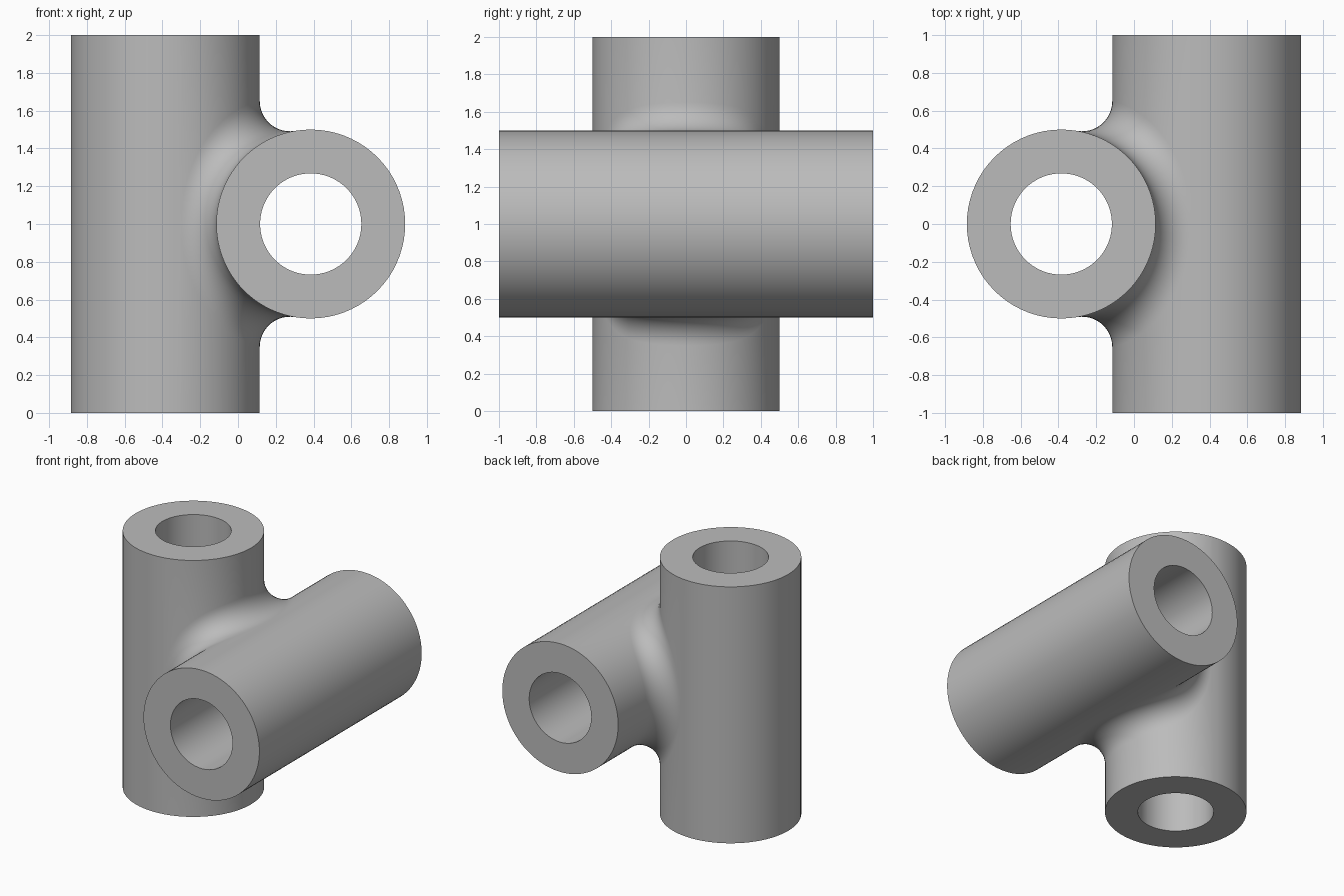
import bpy, bmesh
from math import pi, sin, cos, sqrt, copysign, atan2, radians
from mathutils import Vector, Matrix

if "Cube" in bpy.data.objects:
    bpy.data.objects.remove(bpy.data.objects["Cube"], do_unlink=True)

OFFSET = 0.385     # each pipe axis from the centre plane
RADIUS = 0.5
BORE = 0.268
FILLET = 0.16
LOOP = 96          # samples around the fillet, divisible by four
BACK = 40          # segments on the plain side of a pipe
ARC = 6            # segments across half of the fillet

reach = RADIUS + FILLET
swing = reach - OFFSET
axis = Vector((-OFFSET, 0, 0))
bm = bmesh.new()


def fillet_centre(k):
    """Centre of a ball touching both pipes, at step k around the joint."""
    t = 2 * pi * k / LOOP
    x = -swing * cos(2 * t)
    y = sqrt(max(0, reach ** 2 - (x + OFFSET) ** 2))
    z = sqrt(max(0, reach ** 2 - (x - OFFSET) ** 2))
    return Vector((x, copysign(y, cos(t)), copysign(z, sin(t))))


def fillet_row(k):
    """Points from the upright pipe to the middle of the fillet."""
    c = fillet_centre(k)
    to_upright = Vector((-OFFSET - c.x, -c.y, 0)).normalized()
    to_level = Vector((OFFSET - c.x, 0, -c.z)).normalized()
    return [bm.verts.new(c + FILLET * to_upright.slerp(to_level, i / (2 * ARC)))
            for i in range(ARC + 1)]


def ring(angles, radius, z):
    return [bm.verts.new(axis + Vector((radius * cos(a), radius * sin(a), z)))
            for a in angles]


def bridge(a, b):
    for i in range(len(a)):
        j = (i + 1) % len(a)
        bm.faces.new((a[i], a[j], b[j], b[i]))


# Half of the fillet surface
rows = [fillet_row(k) for k in range(LOOP)]
for k in range(LOOP):
    a, b = rows[k], rows[(k + 1) % LOOP]
    for i in range(ARC):
        bm.faces.new((a[i], a[i + 1], b[i + 1], b[i]))

# Column angles: first across the joint, then around the plain side
half = LOOP // 2
angles = []
for k in range(half + 1):
    c = fillet_centre(k)
    angles.append(atan2(c.y, c.x + OFFSET))
gap = 2 * (pi - angles[0])
angles += [angles[half] - gap * i / BACK for i in range(1, BACK)]

# Outer wall, trimmed along the fillet edge
top, bottom = ring(angles, RADIUS, 1), ring(angles, RADIUS, -1)
for k in range(half):
    bm.faces.new((rows[k][0], rows[k + 1][0], top[k + 1], top[k]))
    bm.faces.new((rows[-k][0], rows[-k - 1][0], bottom[k + 1], bottom[k]))
for i in range(half, len(angles)):
    j = (i + 1) % len(angles)
    wall = [bottom[i], bottom[j], top[j], top[i]]
    if i == half:
        wall.append(rows[half][0])
    if j == 0:
        wall.insert(2, rows[0][0])
    bm.faces.new(wall)

# End faces and bore
bore_top, bore_bottom = ring(angles, BORE, 1), ring(angles, BORE, -1)
bridge(top, bore_top)
bridge(bore_top, bore_bottom)
bridge(bore_bottom, bottom)

# Second pipe: the same half turned about the diagonal, then welded
copy = bmesh.ops.duplicate(bm, geom=bm.verts[:] + bm.edges[:] + bm.faces[:])
new_verts = [g for g in copy["geom"] if isinstance(g, bmesh.types.BMVert)]
turn = Matrix.Rotation(pi, 4, Vector((0, 1, 1)))
bmesh.ops.transform(bm, matrix=turn, verts=new_verts)
bmesh.ops.remove_doubles(bm, verts=bm.verts[:], dist=1e-5)
bmesh.ops.translate(bm, verts=bm.verts[:], vec=(0, 0, 1))
bmesh.ops.recalc_face_normals(bm, faces=bm.faces[:])

mesh = bpy.data.meshes.new("crossed_pipes")
bm.to_mesh(mesh)
bm.free()
body = bpy.data.objects.new("crossed_pipes", mesh)
bpy.context.collection.objects.link(body)

# Plain grey
grey = bpy.data.materials.new("grey")
grey.use_nodes = True
colour = (0.5, 0.5, 0.5, 1)
grey.diffuse_color = colour
grey.node_tree.nodes["Principled BSDF"].inputs["Base Color"].default_value = colour
mesh.materials.append(grey)

bpy.context.view_layer.objects.active = body
body.select_set(True)
bpy.ops.object.shade_smooth_by_angle(angle=radians(40))
